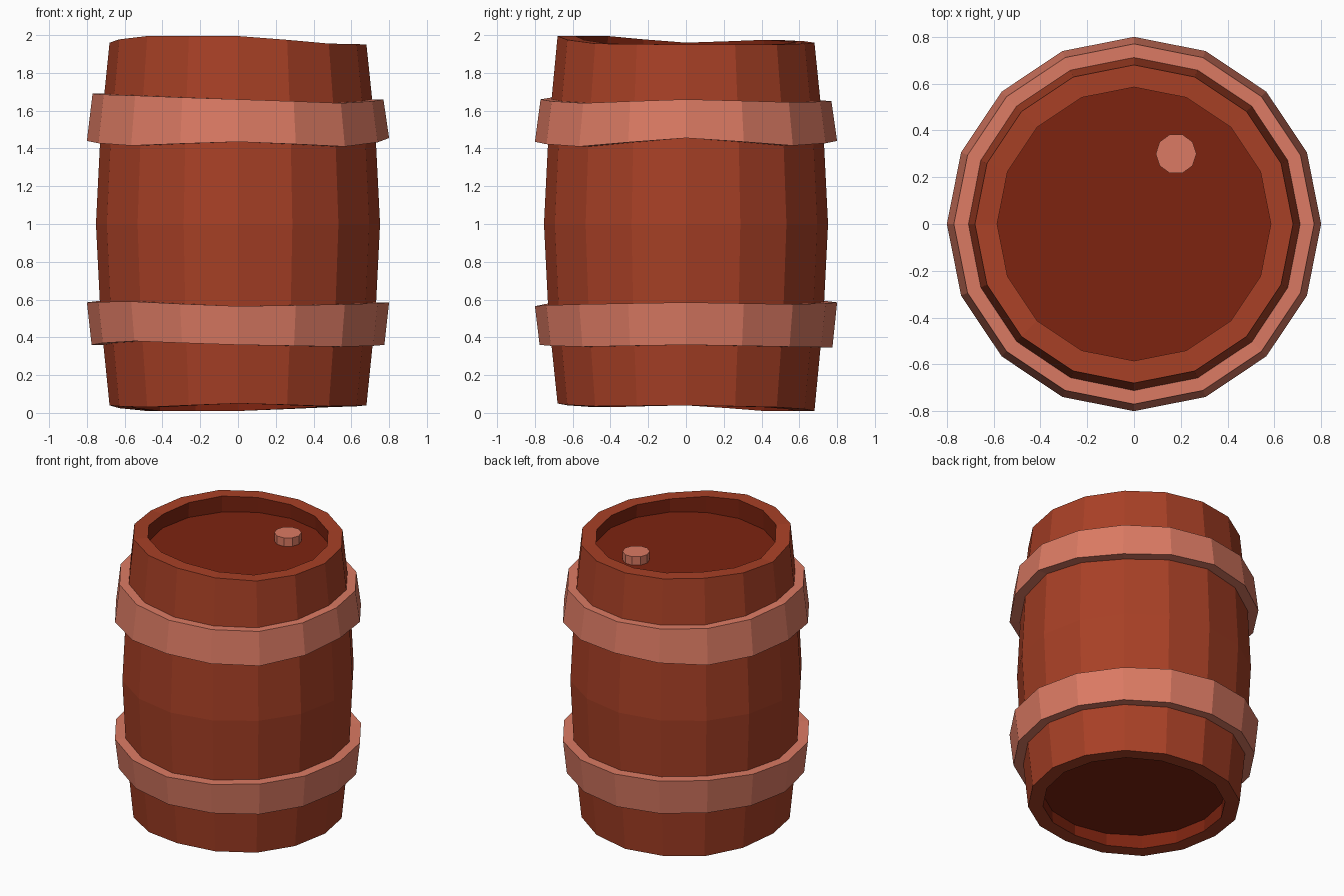
import bpy
import bmesh
import math

SIDES = 16

cube = bpy.data.objects.get("Cube")
if cube:
    bpy.data.objects.remove(cube, do_unlink=True)


def material(name, colour):
    mat = bpy.data.materials.new(name)
    mat.use_nodes = True
    rgba = (*colour, 1)
    mat.diffuse_color = rgba
    mat.node_tree.nodes["Principled BSDF"].inputs["Base Color"].default_value = rgba
    return mat


wood = material("wood", (0.39, 0.051, 0.019))
dark_wood = material("dark wood", (0.205, 0.017, 0.005))
clay = material("pale hoop", (0.71, 0.195, 0.125))


def height(level, i, sides):
    """A level is one height, or eight heights spaced evenly from +x round to +y."""
    if not isinstance(level, tuple):
        return level
    t = i * len(level) / sides
    k = int(t)
    a, b = level[k], level[(k + 1) % len(level)]
    return a + (b - a) * (t - k)


def lathe(name, profile, mats, sides=SIDES, closed=False, centre=(0, 0), dark_steps=()):
    """Joins rings of (radius, level); open profiles get flat caps."""
    bm = bmesh.new()
    rings = []
    for radius, level in profile:
        ring = []
        for i in range(sides):
            a = math.tau * i / sides
            ring.append(bm.verts.new((centre[0] + radius * math.cos(a),
                                      centre[1] + radius * math.sin(a),
                                      height(level, i, sides))))
        rings.append(ring)
    steps = len(rings) if closed else len(rings) - 1
    for s in range(steps):
        low, high = rings[s], rings[(s + 1) % len(rings)]
        for i in range(sides):
            j = (i + 1) % sides
            face = bm.faces.new((low[i], low[j], high[j], high[i]))
            face.material_index = int(s in dark_steps)
    if not closed:
        for ring in (rings[0][::-1], rings[-1]):
            bm.faces.new(ring).material_index = len(mats) - 1
    bmesh.ops.recalc_face_normals(bm, faces=bm.faces)
    mesh = bpy.data.meshes.new(name)
    bm.to_mesh(mesh)
    bm.free()
    for mat in mats:
        mesh.materials.append(mat)
    obj = bpy.data.objects.new(name, mesh)
    bpy.context.collection.objects.link(obj)
    return obj


# Barrel body with uneven rims and recessed dark ends
foot = (0.04, 0.03, 0.01, 0.01, 0.04, 0.03, 0.05, 0.035)
rim = (1.95, 1.95, 1.96, 1.975, 1.96, 1.995, 1.995, 1.955)
lathe("barrel_body",
      [(0.59, 0.13), (0.585, foot), (0.68, foot), (0.727, 0.5), (0.752, 1.0),
       (0.727, 1.5), (0.68, rim), (0.585, rim), (0.59, 1.86)],
      [wood, dark_wood], dark_steps=(0, 7))

# Two hoops, each wider toward the middle of the barrel
top_low = (1.455, 1.415, 1.44, 1.415, 1.44, 1.415, 1.435, 1.41)
top_high = (1.66, 1.645, 1.65, 1.66, 1.69, 1.68, 1.66, 1.64)
base_low = (0.36, 0.35, 0.345, 0.36, 0.36, 0.38, 0.36, 0.35)
base_high = (0.585, 0.575, 0.585, 0.6, 0.585, 0.59, 0.565, 0.575)
hoops = {"upper_hoop": ((0.80, top_low), (0.77, top_high)),
         "lower_hoop": ((0.775, base_low), (0.80, base_high))}
for name, (low, high) in hoops.items():
    lathe(name, [(0.705, low[1]), low, high, (0.705, high[1])], [clay], closed=True)

# Bung in the lid
lathe("bung", [(0.087, 1.84), (0.087, 1.92)], [clay], sides=10, centre=(0.18, 0.30))
